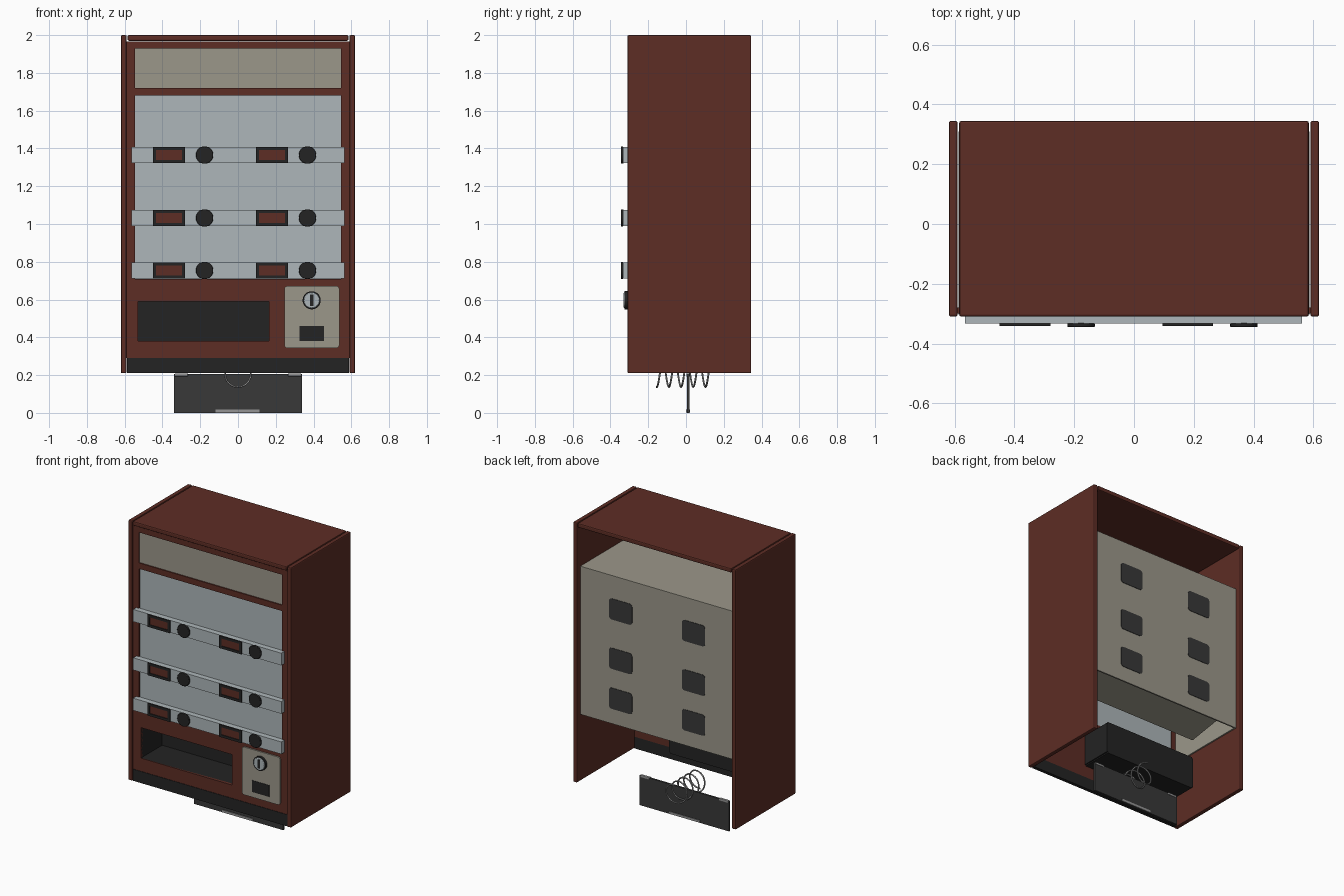
import bpy, math
from mathutils import Matrix, Vector

cube = bpy.data.objects.get("Cube")
if cube:
    bpy.data.objects.remove(cube, do_unlink=True)


def material(name, r, g, b):
    m = bpy.data.materials.new(name)
    m.use_nodes = True
    m.diffuse_color = (r, g, b, 1)
    bsdf = next(n for n in m.node_tree.nodes if n.type == 'BSDF_PRINCIPLED')
    bsdf.inputs["Base Color"].default_value = (r, g, b, 1)
    return m


RED = material("brown_red", 0.11, 0.026, 0.018)
CREAM = material("warm_grey", 0.33, 0.31, 0.255)
PALE = material("pale_blue_grey", 0.42, 0.47, 0.49)
BLACK = material("black", 0.017, 0.017, 0.017)
DARK = material("dark_grey", 0.04, 0.04, 0.04)
METAL = material("metal_grey", 0.3, 0.3, 0.3)


def add_bevel(ob, width, segments=2):
    mod = ob.modifiers.new("edge", 'BEVEL')
    mod.width = width
    mod.segments = segments
    mod.limit_method = 'ANGLE'


def box(name, x, y, z, mat, bevel=0):
    """Box from (min, max) ranges on each axis."""
    bpy.ops.mesh.primitive_cube_add(size=1)
    ob = bpy.context.object
    ob.name = name
    lo, hi = Vector((x[0], y[0], z[0])), Vector((x[1], y[1], z[1]))
    ob.data.transform(Matrix.Translation((lo + hi) / 2) @ Matrix.Diagonal((*(hi - lo), 1)))
    ob.data.materials.append(mat)
    if bevel:
        add_bevel(ob, bevel)
    return ob


def disc(name, x, z, radius, y, mat, bevel=0):
    """Cylinder along y between the two y values."""
    bpy.ops.mesh.primitive_cylinder_add(vertices=32, radius=radius, depth=y[1] - y[0],
                                        location=(x, (y[0] + y[1]) / 2, z),
                                        rotation=(math.pi / 2, 0, 0))
    ob = bpy.context.object
    ob.name = name
    ob.data.materials.append(mat)
    if bevel:
        add_bevel(ob, bevel)
    bpy.ops.object.shade_smooth_by_angle(angle=math.radians(35))
    return ob


def rounded_plate(name, x, y, z, radius, mat):
    """Plate in the xz plane with round corners."""
    ob = box(name, x, y, z, mat)
    weights = ob.data.attributes.new("bevel_weight_edge", 'FLOAT', 'EDGE')
    for e in ob.data.edges:
        a, b = (ob.data.vertices[i].co for i in e.vertices)
        if abs(a.y - b.y) > 1e-4:
            weights.data[e.index].value = 1
    add_bevel(ob, radius, 4)
    ob.modifiers["edge"].limit_method = 'WEIGHT'
    return ob


# Cabinet shell, open at the back and below
for side, s in (("left", 1), ("right", -1)):
    box(side + "_side_panel", sorted((s * 0.59, s * 0.62)), (-0.31, 0.345), (0.21, 2), RED, 0.007)
box("roof_panel", (-0.585, 0.585), (-0.31, 0.345), (1.97, 2), RED, 0.007)

# Front frame rails around the openings
FRAME_Y = (-0.30, -0.28)
rails = {
    "left_stile": ((0.545, 0.59), (0.29, 1.967)),
    "right_stile": ((-0.59, -0.545), (0.29, 1.967)),
    "top_rail": ((-0.545, 0.545), (1.93, 1.967)),
    "header_rail": ((-0.545, 0.545), (1.68, 1.72)),
    "middle_rail": ((-0.545, 0.545), (0.59, 0.71)),
    "bottom_rail": ((-0.545, 0.545), (0.29, 0.38)),
    "slot_right_post": ((-0.545, -0.53), (0.38, 0.59)),
    "coin_backing": ((0.165, 0.545), (0.38, 0.59)),
}
for name, (x, z) in rails.items():
    box(name, x, FRAME_Y, z, RED)
box("kick_plate", (-0.588, 0.588), (-0.303, -0.28), (0.21, 0.29), BLACK)
box("header_sign", (-0.545, 0.545), (-0.292, -0.282), (1.72, 1.93), CREAM)
box("display_window", (-0.545, 0.545), (-0.29, -0.282), (0.71, 1.68), PALE)

# Selection bars with price labels and knobs
for row, z in enumerate((1.365, 1.032, 0.754), 1):
    box(f"selection_bar_{row}", (-0.565, 0.563), (-0.333, -0.295), (z - 0.042, z + 0.042), PALE)
    for col, x in (("right", -0.365), ("left", 0.18)):
        tag = f"{col}_{row}"
        lx, hx, lz, hz = x - 0.085, x + 0.085, z - 0.043, z + 0.043
        t = 0.017
        label_y = (-0.342, -0.332)
        box("label_frame_top_" + tag, (lx, hx), label_y, (hz - t, hz), BLACK)
        box("label_frame_bottom_" + tag, (lx, hx), label_y, (lz, lz + t), BLACK)
        box("label_frame_side_a_" + tag, (lx, lx + t), label_y, (lz + t, hz - t), BLACK)
        box("label_frame_side_b_" + tag, (hx - t, hx), label_y, (lz + t, hz - t), BLACK)
        box("label_card_" + tag, (lx + t, hx - t), (-0.337, -0.332), (lz + t, hz - t), RED)
        disc("knob_" + tag, x + 0.188, z, 0.046, (-0.345, -0.332), BLACK, 0.003)

# Coin panel with lock and return cup
rounded_plate("coin_panel", (0.245, 0.537), (-0.309, -0.298), (0.343, 0.672), 0.018, CREAM)
disc("lock_ring", 0.39, 0.596, 0.048, (-0.325, -0.305), BLACK)
disc("lock_face", 0.39, 0.596, 0.042, (-0.33, -0.32), PALE, 0.004)
box("lock_slot", (0.38, 0.40), (-0.332, -0.329), (0.567, 0.627), BLACK)
box("coin_return", (0.325, 0.455), (-0.311, -0.305), (0.38, 0.46), BLACK)

# Delivery tray behind the slot
TX, TY, TZ = (-0.53, 0.165), (-0.295, -0.06), (0.38, 0.59)
box("tray_floor", TX, TY, (0.372, 0.38), BLACK)
box("tray_top", TX, TY, (0.59, 0.598), BLACK)
box("tray_back", TX, (-0.068, -0.06), TZ, BLACK)
for side, x in (("right", (-0.538, -0.53)), ("left", (0.165, 0.173))):
    box("tray_wall_" + side, x, TY, TZ, BLACK)

# Product compartment, open below except for a sloped chute sheet
CY, CZ = (-0.281, 0.31), (0.67, 1.69)
box("compartment_back", (-0.587, 0.587), (0.30, 0.31), CZ, CREAM)
box("compartment_top", (-0.587, 0.587), CY, (1.68, 1.69), CREAM)
for side, x in (("right", (-0.588, -0.578)), ("left", (0.578, 0.588))):
    box("compartment_wall_" + side, x, CY, CZ, CREAM)
chute = box("chute_sheet", (-0.465, 0.578), (0.025, 0.30), (0.66, 0.668), CREAM)
for v in chute.data.vertices:
    v.co.z += 0.045 * (v.co.y - 0.025) / 0.275

# Motor covers on the compartment back
for row, z in enumerate((1.46, 1.12, 0.845), 1):
    for side, x in (("left", 0.28), ("right", -0.275)):
        rounded_plate(f"motor_cover_{side}_{row}", (x - 0.088, x + 0.088), (0.306, 0.313),
                      (z - 0.072, z + 0.072), 0.02, DARK)

# Hanging flap with hinges and handle
box("delivery_flap", (-0.34, 0.34), (0.005, 0.018), (0, 0.205), DARK)
box("flap_handle", (-0.12, 0.115), (0, 0.022), (0.002, 0.018), METAL)
for side, x in (("left", 0.3), ("right", -0.3)):
    box("flap_hinge_" + side, (x - 0.035, x + 0.035), (0.002, 0.021), (0.193, 0.209), METAL, 0.004)

# Dispensing coil
TURNS, STEPS = 4.5, 24
curve = bpy.data.curves.new("coil_spring", 'CURVE')
curve.dimensions = '3D'
curve.bevel_depth = 0.005
curve.bevel_resolution = 1
count = int(TURNS * STEPS) + 1
spline = curve.splines.new('POLY')
spline.points.add(count - 1)
for i, p in enumerate(spline.points):
    a = 2 * math.pi * i / STEPS
    p.co = (0.068 * math.sin(a), -0.155 + 0.29 * i / (count - 1), 0.205 - 0.068 * math.cos(a), 1)
curve.materials.append(METAL)
coil = bpy.data.objects.new("coil_spring", curve)
bpy.context.collection.objects.link(coil)
